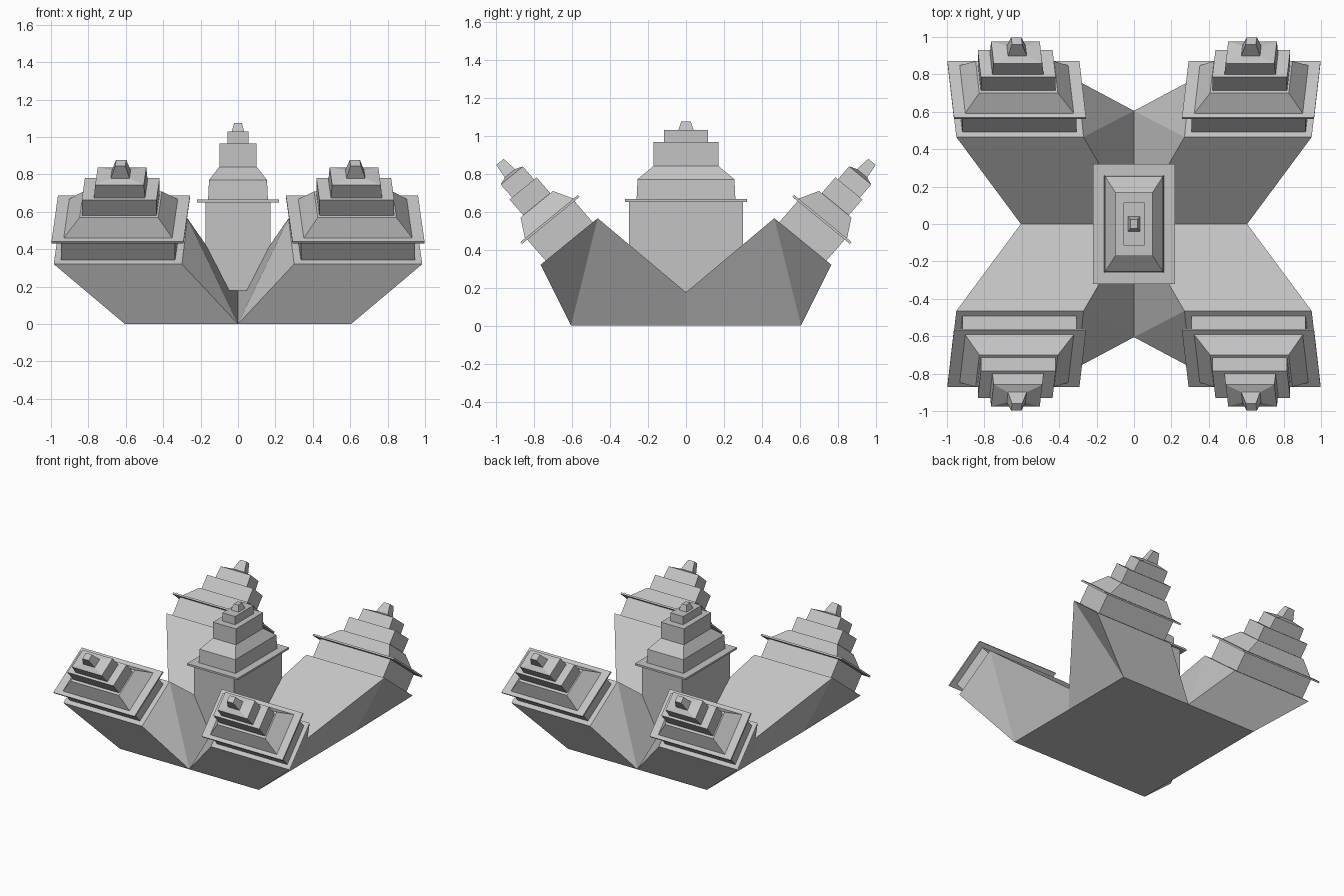
import bpy, bmesh
from mathutils import Vector

cube = bpy.data.objects.get("Cube")
if cube:
    bpy.data.objects.remove(cube, do_unlink=True)

stone = bpy.data.materials.new("pale_grey_stone")
stone.use_nodes = True
grey = (0.55, 0.55, 0.55, 1)
stone.diffuse_color = grey
stone.node_tree.nodes["Principled BSDF"].inputs["Base Color"].default_value = grey


def make(name, bm):
    """Finish a bmesh as a flat shaded object."""
    bmesh.ops.recalc_face_normals(bm, faces=bm.faces)
    mesh = bpy.data.meshes.new(name)
    bm.to_mesh(mesh)
    bm.free()
    mesh.materials.append(stone)
    bpy.context.collection.objects.link(bpy.data.objects.new(name, mesh))


def tower(name, origin, u, v, n, rings):
    """Stack rectangular rings (half width, half depth, height) along n."""
    bm = bmesh.new()
    loops = []
    for a, b, h in rings:
        loops.append([bm.verts.new(origin + u * a * i + v * b * j + n * h)
                      for i, j in ((-1, -1), (1, -1), (1, 1), (-1, 1))])
    for low, high in zip(loops, loops[1:]):
        for k in range(4):
            m = (k + 1) % 4
            bm.faces.new((low[k], low[m], high[m], high[k]))
    bm.faces.new(loops[0][::-1])
    bm.faces.new(loops[-1])
    make(name, bm)


# Base block: square foot with four splayed arms
bm = bmesh.new()
corners = [(-1, -1), (1, -1), (1, 1), (-1, 1)]
for sx, sy in corners:
    def p(x, y, z):
        return bm.verts.new((sx * x, sy * y, z))
    foot, side_mid, end_mid = p(0.605, 0.605, 0), p(0.605, 0, 0), p(0, 0.605, 0)
    side_notch, valley, under = p(0.605, 0, 0.175), p(0, 0, 0.175), p(0, 0, 0)
    low_out, low_in = p(0.985, 0.765, 0.32), p(0.30, 0.765, 0.32)
    top_in, top_out = p(0.27, 0.465, 0.565), p(0.95, 0.465, 0.565)
    for face in ((under, side_mid, foot, end_mid),       # underside
                 (foot, low_out, low_in, end_mid),       # outer slope
                 (low_out, low_in, top_in, top_out),     # arm end
                 (side_notch, top_out, top_in, valley),  # inner slope
                 (foot, low_out, top_out),
                 (foot, top_out, side_notch, side_mid),
                 (end_mid, low_in, top_in),
                 (end_mid, top_in, valley)):
        bm.faces.new(face)
bmesh.ops.remove_doubles(bm, verts=bm.verts, dist=0.0005)
make("base_with_arms", bm)

# Central tower
tower("central_tower", Vector((0, 0, 0)), Vector((1, 0, 0)), Vector((0, 1, 0)),
      Vector((0, 0, 1)),
      [(0.175, 0.30, 0.18), (0.175, 0.30, 0.65), (0.22, 0.32, 0.65),
       (0.22, 0.32, 0.665), (0.16, 0.26, 0.665), (0.155, 0.255, 0.77),
       (0.10, 0.17, 0.84), (0.10, 0.17, 0.965), (0.055, 0.115, 0.965),
       (0.055, 0.115, 1.03), (0.033, 0.04, 1.03), (0.02, 0.025, 1.075)])

# Four leaning towers on the arm ends
corner_rings = [(0.305, 0.16, -0.01), (0.305, 0.16, 0.147), (0.353, 0.195, 0.147),
                (0.353, 0.195, 0.16), (0.29, 0.165, 0.16), (0.21, 0.11, 0.26),
                (0.20, 0.092, 0.26), (0.20, 0.092, 0.37), (0.137, 0.075, 0.37),
                (0.13, 0.075, 0.46), (0.05, 0.035, 0.475), (0.027, 0.025, 0.555)]
for sx, sy in corners:
    name = ("front" if sy < 0 else "back") + ("_left" if sx > 0 else "_right")
    tower(name + "_tower", Vector((sx * 0.627, sy * 0.615, 0.4425)),
          Vector((1, 0, 0)), Vector((-sx * 0.09, -sy * 0.775, 0.633)),
          Vector((0, sy * 0.656, 0.755)), corner_rings)
